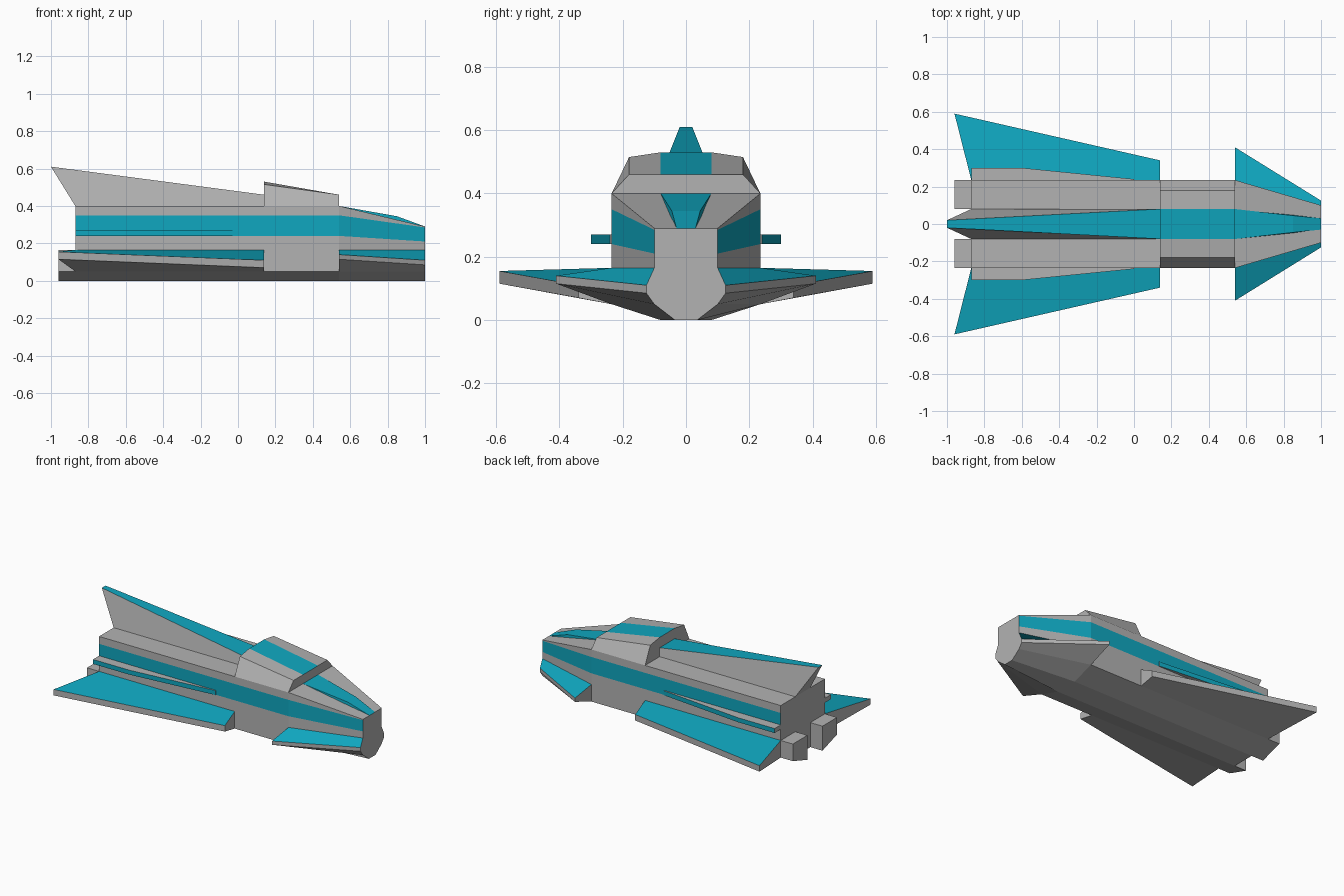
import bpy, bmesh

if "Cube" in bpy.data.objects:
    bpy.data.objects.remove(bpy.data.objects["Cube"])


def material(name, color):
    m = bpy.data.materials.new(name)
    m.diffuse_color = color
    m.use_nodes = True
    m.node_tree.nodes["Principled BSDF"].inputs["Base Color"].default_value = m.diffuse_color
    return m


GREY = material("hull_grey", (0.45, 0.45, 0.45, 1))
CYAN = material("cyan", (0.005, 0.39, 0.53, 1))


def mirrored(half):
    """Full y-z ring from its +y half."""
    return half + [(-y, z) for y, z in reversed(half)]


def section(x, half):
    return [(x, y, z) for y, z in mirrored(half)]


def loft(name, rings, cyan=(), mirror=False):
    """Skin equal-sized rings of 3D points; cyan lists the coloured ring sides."""
    bm = bmesh.new()
    for s in ((1, -1) if mirror else (1,)):
        loops = [[bm.verts.new((x, y * s, z)) for x, y, z in r] for r in rings]
        n = len(loops[0])
        for a, b in zip(loops, loops[1:]):
            for i in range(n):
                j = (i + 1) % n
                f = bm.faces.new((a[i], a[j], b[j], b[i]))
                f.material_index = int(i in cyan)
        bm.faces.new(loops[0])
        bm.faces.new(loops[-1])
    bmesh.ops.recalc_face_normals(bm, faces=bm.faces)
    me = bpy.data.meshes.new(name)
    bm.to_mesh(me)
    bm.free()
    me.materials.append(GREY)
    me.materials.append(CYAN)
    ob = bpy.data.objects.new(name, me)
    bpy.context.collection.objects.link(ob)
    return ob


# Hull with cyan side bands, tapering to the nose
body = [(.235, .40), (.235, .35), (.235, .24), (.235, .165), (.235, .05), (.08, 0)]
nose = [(.1, .29), (.1, .285), (.1, .21), (.1, .165), (.1, .05), (.035, 0)]
loft("hull", [section(-.87, body), section(.54, body), section(1, nose)], cyan=(1, 9))

# Raised cyan strip on the nose
loft("nose_strip", [section(.54, [(.08, .38), (.08, .40)]),
                    section(.85, [(.05, .31), (.045, .345)]),
                    section(1, [(.03, .27), (.03, .29)])], cyan=(0, 1, 2))

# Cockpit canopy
loft("canopy", [section(.14, [(.235, .40), (.18, .515), (.08, .53)]),
                section(.54, [(.235, .40), (.18, .46), (.08, .46)])], cyan=(2,))

# Swept tail fin
loft("tail_fin", [
    [(-.87, -.08, .40), (-.87, .08, .40), (-1, .02, .61), (-1, -.02, .61)],
    [(.14, -.08, .40), (.14, .08, .40), (.14, .08, .46), (.14, -.08, .46)]], cyan=(2,))

# Main wings
loft("main_wings", [
    [(-.87, .235, .05), (-.87, .235, .165), (-.96, .59, .155), (-.96, .59, .115)],
    [(.14, .235, .05), (.14, .235, .165), (.14, .34, .11), (.14, .34, .07)]],
    cyan=(1,), mirror=True)

# Front canards
loft("canards", [
    [(.54, .235, .05), (.54, .235, .165), (.54, .41, .14), (.54, .41, .115)],
    [(1, .1, .05), (1, .1, .165), (1, .125, .11), (1, .125, .085)]],
    cyan=(1,), mirror=True)

# Side rails
loft("side_rails", [[(x, .23, .24), (x, .23, .27), (x, y, .27), (x, y, .24)]
                    for x, y in ((-.87, .30), (-.6, .30), (0, .24))],
     cyan=(2,), mirror=True)

# Engine blocks
loft("engines", [[(x, .08, 0), (x, .08, .165), (x, .235, .165), (x, .235, .05)]
                 for x in (-.96, -.86)], mirror=True)
